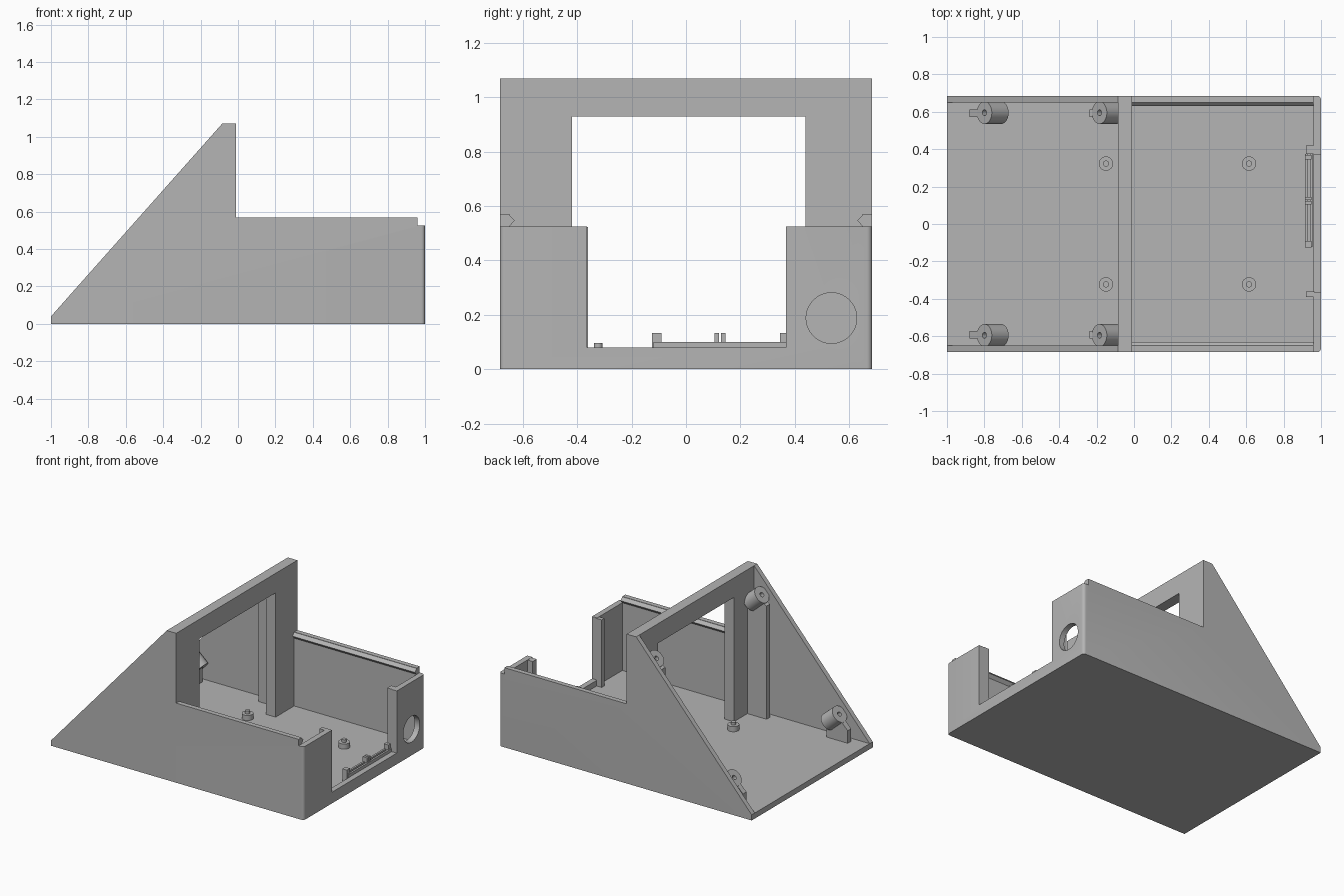
import bpy, bmesh, math
from mathutils import Vector, Matrix

default = bpy.data.objects.get("Cube")
if default:
    bpy.data.objects.remove(default, do_unlink=True)

grey = bpy.data.materials.new("plain grey")
grey.use_nodes = True
colour = (0.46, 0.46, 0.46, 1)
grey.diffuse_color = colour
grey.node_tree.nodes["Principled BSDF"].inputs["Base Color"].default_value = colour


def finish(name, bm, smooth=False):
    bmesh.ops.recalc_face_normals(bm, faces=bm.faces)
    mesh = bpy.data.meshes.new(name)
    bm.to_mesh(mesh)
    bm.free()
    mesh.materials.append(grey)
    ob = bpy.data.objects.new(name, mesh)
    bpy.context.collection.objects.link(ob)
    if smooth:
        smooth_by_angle(ob)
    return ob


def smooth_by_angle(ob):
    bpy.ops.object.select_all(action='DESELECT')
    bpy.context.view_layer.objects.active = ob
    ob.select_set(True)
    bpy.ops.object.shade_smooth_by_angle(angle=math.radians(30))


def box(name, x, y, z):
    bm = bmesh.new()
    bmesh.ops.create_cube(bm, size=1)
    for v in bm.verts:
        v.co = [r[0] + (c + 0.5) * (r[1] - r[0]) for c, r in zip(v.co, (x, y, z))]
    return finish(name, bm)


def prism(name, points, span, axis):
    """Extrude a closed profile along x (profile in y, z) or y (profile in x, z)."""
    bm = bmesh.new()
    place = (lambda a, b: (span[0], a, b)) if axis == 'x' else (lambda a, b: (a, span[0], b))
    face = bm.faces.new([bm.verts.new(place(*p)) for p in points])
    top = bmesh.ops.extrude_face_region(bm, geom=[face])['geom']
    move = Vector((1, 0, 0) if axis == 'x' else (0, 1, 0)) * (span[1] - span[0])
    bmesh.ops.translate(bm, vec=move, verts=[g for g in top if isinstance(g, bmesh.types.BMVert)])
    return finish(name, bm)


def lathe(name, points, base, direction, steps=40):
    """Revolve a (radius, height) profile around an axis through base."""
    bm = bmesh.new()
    verts = [bm.verts.new((r, 0, h)) for r, h in points]
    edges = [bm.edges.new(p) for p in zip(verts, verts[1:] + verts[:1])]
    bmesh.ops.spin(bm, geom=verts + edges, cent=(0, 0, 0), axis=(0, 0, 1),
                   angle=math.tau, steps=steps)
    bmesh.ops.remove_doubles(bm, verts=bm.verts, dist=1e-5)
    turn = Vector(direction).to_track_quat('Z', 'Y').to_matrix().to_4x4()
    bm.transform(Matrix.Translation(base) @ turn)
    return finish(name, bm, True)


# Outer body: side profile extruded across the width
half, inner, floor = 0.685, 0.65, 0.04
profile = [(-1, 0), (1, 0), (1, 0.525), (0.96, 0.525), (0.96, 0.57), (-0.01, 0.57),
           (-0.01, 1.07), (-0.085, 1.07), (-1, floor)]
body = prism("enclosure_body", profile, (-half, half), 'y')

# Round the two upright corners of the end wall
bm = bmesh.new()
bm.from_mesh(body.data)
corners = [e for e in bm.edges if all(v.co.x > 0.99 for v in e.verts)
           and abs(e.verts[0].co.z - e.verts[1].co.z) > 0.1]
bmesh.ops.bevel(bm, geom=corners, offset=0.02, segments=5, profile=0.5, affect='EDGES')
bm.to_mesh(body.data)
bm.free()

# Hollow it out: two bays, the screen portal, the port opening and the round hole
cutters = [
    box("sloped_bay_cutter", (-1.2, -0.085), (-inner, inner), (floor, 1.3)),
    box("rear_bay_cutter", (-0.01, 0.96), (-inner, inner), (floor, 1.3)),
    box("portal_cutter", (-0.15, 0.1), (-0.42, 0.44), (floor, 0.93)),
    box("port_cutter", (0.9, 1.1), (-0.365, 0.368), (0.08, 0.8)),
    lathe("cable_hole_cutter", [(0, 0), (0.093, 0), (0.093, 0.2), (0, 0.2)],
          (0.9, 0.535, 0.188), (1, 0, 0), 64),
]
bpy.context.view_layer.objects.active = body
for cutter in cutters:
    cutter.hide_render = True
    mod = body.modifiers.new("cut", 'BOOLEAN')
    mod.operation, mod.solver, mod.object = 'DIFFERENCE', 'EXACT', cutter
    bpy.context.view_layer.objects.active = body
    bpy.ops.object.modifier_apply(modifier=mod.name)
    bpy.data.objects.remove(cutter, do_unlink=True)
smooth_by_angle(body)

# Screen bosses set square to the slope, each on a thin rib, mirrored side to side
slope = Vector((0.915, 0, 1.03)).normalized()
inward = Vector((slope.z, 0, -slope.x))
boss = [(0.016, 0), (0.06, 0), (0.06, 0.12), (0.016, 0.12)]
ribs = {
    "lower": [(-0.88, 0.035), (-0.71, 0.035), (-0.71, 0.17), (-0.82, 0.19), (-0.88, 0.13)],
    "upper": [(-0.237, 0.035), (-0.08, 0.035), (-0.08, 0.83), (-0.15, 0.86), (-0.2, 0.87),
              (-0.237, 0.85)],
}
for side, s in (("left", 1), ("right", -1)):
    for level, x, z in (("lower", -0.80, 0.22), ("upper", -0.185, 0.91)):
        lathe(f"{level}_{side}_boss", boss, (x, s * 0.595, z), inward)
        prism(f"{level}_{side}_rib", ribs[level], (s * 0.573, s * 0.612), 'y')
    # Lid rail along the top of the side wall
    rail = [(s * 0.66, 0.57), (s * 0.652, 0.57), (s * 0.63, 0.547), (s * 0.652, 0.523),
            (s * 0.66, 0.523)]
    prism(f"{side}_lid_rail", rail, (-0.01, 0.96), 'x')
    # Circuit board standoffs with locating pins
    for x in (-0.15, 0.615):
        pin = [(0, 0), (0.038, 0), (0.038, 0.04), (0.016, 0.04), (0.016, 0.06), (0, 0.06)]
        lathe(f"{side}_standoff", pin, (x, s * 0.323, floor - 0.003), (0, 0, 1), 32)

# Guides beside the port opening
box("port_guide_left", (0.92, 0.965), (0.375, 0.42), (0.035, 0.523))
box("port_guide_right", (0.92, 0.965), (-0.39, -0.36), (0.035, 0.523))

# Port board holder: two low rails and upright clips
for x in (0.915, 0.943):
    box("port_rail", (x, x + 0.014), (-0.12, 0.375), (0.035, 0.1))
for y0, y1 in ((-0.125, -0.09), (0.105, 0.122), (0.128, 0.145), (0.345, 0.37)):
    box("port_clip", (0.914, 0.95), (y0, y1), (0.035, 0.133))
